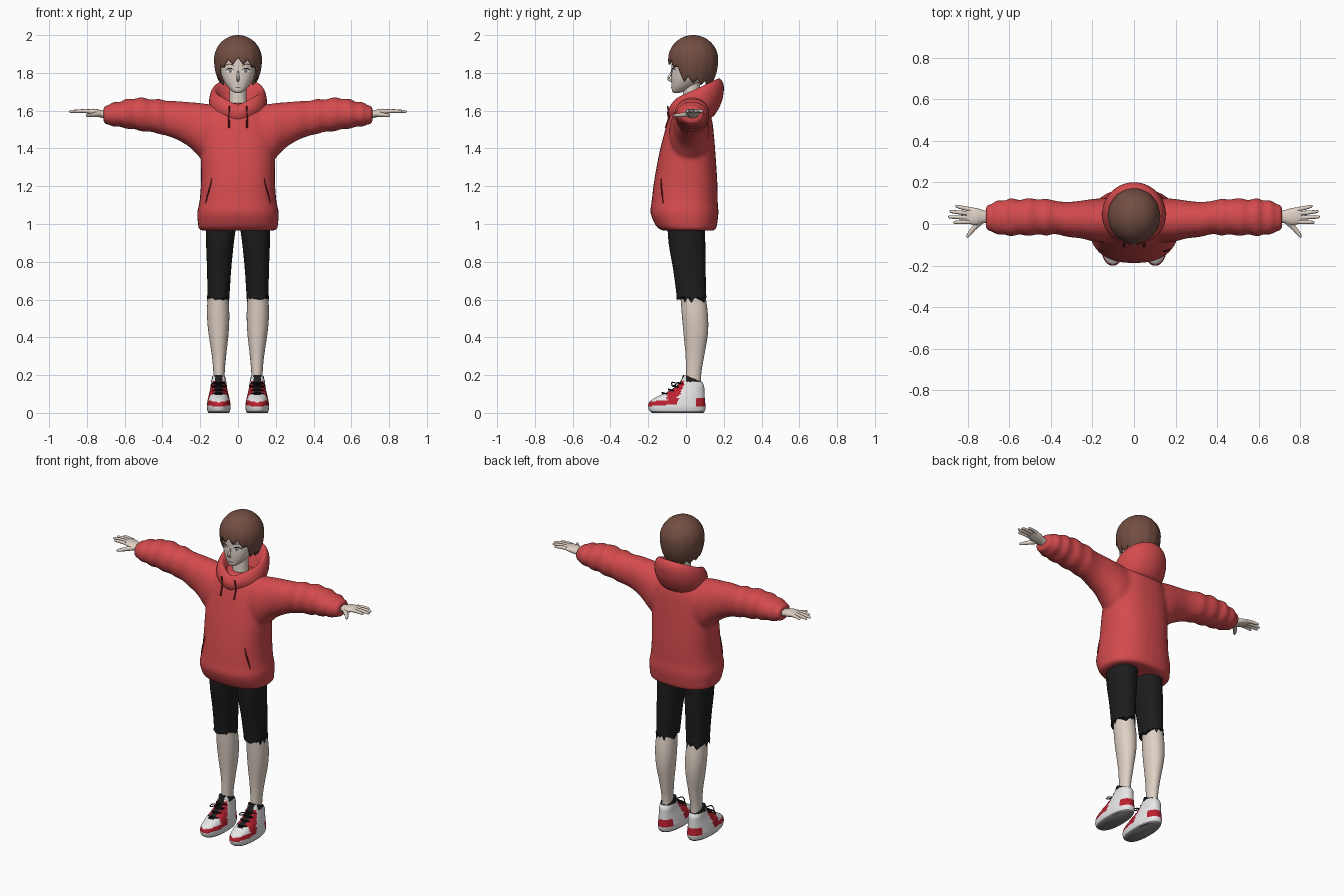
import bpy, bmesh, math
from mathutils import Vector

if "Cube" in bpy.data.objects:
    bpy.data.objects.remove(bpy.data.objects["Cube"])

def material(name, *rgb):
    m = bpy.data.materials.new(name)
    m.use_nodes = True
    m.diffuse_color = (*rgb, 1)
    b = m.node_tree.nodes["Principled BSDF"]
    b.inputs["Base Color"].default_value = (*rgb, 1)
    b.inputs["Roughness"].default_value = 0.8
    return m

RED = material("red_cloth", .66, .07, .075)
DARK_RED = material("dark_red_trim", .16, .012, .015)
SKIN = material("skin", .74, .64, .56)
HAIR = material("brown_hair", .17, .075, .055)
BLACK = material("black_cloth", .012, .012, .013)
WHITE = material("white_leather", .8, .8, .8)
SHOE_RED = material("shoe_red", .5, .015, .03)
SOLE = material("grey_sole", .22, .22, .23)
EYE = material("grey_iris", .2, .19, .2)

def table(pts, x):
    """Straight-line lookup; each row is (x, values...)."""
    for a, b in zip(pts, pts[1:]):
        if x <= b[0]:
            f = max(0, (x - a[0]) / (b[0] - a[0]))
            return [p + (q - p) * f for p, q in zip(a[1:], b[1:])]
    return list(pts[-1][1:])

def smooth_rows(rows, sub):
    """Add in-between rows along a smooth curve."""
    out = []
    for i in range(len(rows) - 1):
        p0, p1, p2, p3 = (rows[max(0, min(len(rows) - 1, i + d))] for d in (-1, 0, 1, 2))
        for k in range(sub):
            f = k / sub
            out.append([b + .5 * f * (c - a + f * (2*a - 5*b + 4*c - d + f * (3*(b - c) + d - a)))
                        for a, b, c, d in zip(p0, p1, p2, p3)])
    return out + [list(rows[-1])]

def skin_rings(bm, rings, cap=True):
    vs = [[bm.verts.new(p) for p in ring] for ring in rings]
    n = len(vs[0])
    for a, b in zip(vs, vs[1:]):
        for k in range(n):
            bm.faces.new((a[k], a[(k + 1) % n], b[(k + 1) % n], b[k]))
    if cap:
        bm.faces.new(vs[0])
        bm.faces.new(vs[-1])
    return vs

def loft(bm, rows, axis="z", side=1, p=2.4, seg=32, sub=4):
    """Rows are (station, a0, a1, b0, b1): boxes rounded into rings."""
    rings = []
    for t, a0, a1, b0, b1 in smooth_rows(rows, sub):
        ring = []
        for k in range(seg):
            c, s = math.cos(math.tau * k / seg), math.sin(math.tau * k / seg)
            a = (a0 + a1) / 2 + (a1 - a0) / 2 * math.copysign(abs(c) ** (2 / p), c)
            b = (b0 + b1) / 2 + (b1 - b0) / 2 * math.copysign(abs(s) ** (2 / p), s)
            ring.append((side * a, b, t) if axis == "z" else (side * t, a, b))
        rings.append(ring)
    return skin_rings(bm, rings)

def tube(bm, pts, radii, side=1, seg=10, sub=4):
    rows = smooth_rows([(*p, r) for p, r in zip(pts, radii)], sub)
    pos = [Vector((side * r[0], r[1], r[2])) for r in rows]
    rings = []
    for i, r in enumerate(rows):
        d = pos[min(i + 1, len(pos) - 1)] - pos[max(i - 1, 0)]
        q = d.to_track_quat("Z", "Y")
        rings.append([pos[i] + q @ Vector((r[3] * math.cos(math.tau * k / seg),
                      r[3] * math.sin(math.tau * k / seg), 0)) for k in range(seg)])
    skin_rings(bm, rings)

def finish(name, bm, *mats, paint=None, angle=50):
    bmesh.ops.recalc_face_normals(bm, faces=bm.faces[:])
    if paint:
        for f in bm.faces:
            f.material_index = mats.index(paint(f.calc_center_median()))
    me = bpy.data.meshes.new(name)
    bm.to_mesh(me)
    bm.free()
    for m in mats:
        me.materials.append(m)
    ob = bpy.data.objects.new(name, me)
    bpy.context.collection.objects.link(ob)
    bpy.ops.object.select_all(action="DESELECT")
    ob.select_set(True)
    bpy.context.view_layer.objects.active = ob
    bpy.ops.object.shade_smooth_by_angle(angle=math.radians(angle))
    return ob

def centred(rows):
    return [(z, -w, w, y0, y1) for z, w, y0, y1 in rows]

def front_y(rows, x, z, p=2.4):
    w, y0, y1 = table(rows, z)
    return (y0 + y1) / 2 - (y1 - y0) / 2 * (1 - min(1, abs(x) / w) ** p) ** (1 / p)

# Hoodie: torso and both sleeves fused into one cloth surface
torso = [(.965, .19, -.12, .145), (.975, .208, -.145, .16), (1.0, .212, -.165, .165), (1.06, .216, -.188, .172),
         (1.12, .204, -.182, .168), (1.22, .196, -.17, .166), (1.36, .196, -.145, .157),
         (1.47, .19, -.118, .148), (1.55, .175, -.095, .138), (1.61, .14, -.07, .115), (1.64, .09, -.04, .09)]
sleeve = [(.06, -.09, .125, 1.28, 1.62), (.18, -.087, .122, 1.335, 1.638), (.25, -.07, .113, 1.402, 1.645),
          (.32, -.062, .106, 1.445, 1.65), (.38, -.048, .112, 1.468, 1.652), (.42, -.056, .122, 1.476, 1.663),
          (.46, -.05, .118, 1.488, 1.658), (.51, -.058, .125, 1.49, 1.672), (.55, -.05, .115, 1.503, 1.662),
          (.59, -.06, .125, 1.503, 1.664), (.625, -.05, .112, 1.516, 1.645), (.655, -.052, .115, 1.514, 1.648),
          (.685, -.036, .097, 1.526, 1.63), (.712, -.03, .09, 1.53, 1.626)]
bm = bmesh.new()
loft(bm, centred(torso))
for s in (1, -1):
    loft(bm, sleeve, "x", s, p=2.1)
hoodie = finish("hoodie", bm, RED)
mod = hoodie.modifiers.new("fuse", "REMESH")
mod.mode, mod.voxel_size, mod.use_smooth_shade = "VOXEL", .011, True
mod = hoodie.modifiers.new("soften", "SMOOTH")
mod.factor, mod.iterations = .5, 5

# Hood lying open behind the head: tilted rings, outside to inside
hood = [(-.08, .11, .12, 1.56, 1.555), (-.095, .15, .14, 1.585, 1.575), (-.1, .19, .153, 1.615, 1.65),
        (-.09, .2, .148, 1.64, 1.73), (-.07, .178, .13, 1.66, 1.77), (-.05, .15, .11, 1.645, 1.75),
        (-.035, .11, .085, 1.62, 1.67), (-.02, .08, .07, 1.6, 1.6)]
rings = []
for y0, y1, w, z0, z1 in smooth_rows(hood, 4):
    ring = []
    for k in range(40):
        a = math.tau * k / 40
        f = (1 - math.cos(a)) / 2
        notch = .025 * max(0, math.cos(a)) ** 10
        ring.append((w * math.sin(a), y0 + (y1 - y0) * f, z0 + (z1 - z0) * f - notch))
    rings.append(ring)
bm = bmesh.new()
skin_rings(bm, rings, cap=False)
finish("hood", bm, RED, angle=80)

# Drawstrings, pocket openings and hem seam
bm = bmesh.new()
for s in (1, -1):
    cord = [(.045, -.098, 1.625), (.048, front_y(torso, .048, 1.57) - .006, 1.57),
            (.047, front_y(torso, .047, 1.51) - .004, 1.51)]
    tube(bm, cord, (.004, .004, .005), s)
    slit = [(x, front_y(torso, x, z) - .001, z) for x, z in ((.14, 1.24), (.148, 1.2), (.162, 1.15), (.172, 1.11))]
    tube(bm, slit, (.002, .004, .004, .002), s)
finish("drawstrings_and_pocket_slits", bm, DARK_RED)

# Head and neck
face = [(1.694, .014, -.066, -.035), (1.705, .034, -.074, 0), (1.735, .062, -.077, .05), (1.775, .084, -.079, .1),
        (1.82, .095, -.077, .13), (1.87, .098, -.076, .14), (1.92, .09, -.06, .13), (1.965, .05, -.01, .09)]
bm = bmesh.new()
loft(bm, centred(face), p=2.2)
loft(bm, centred([(1.57, .06, -.035, .08), (1.63, .047, -.02, .07), (1.75, .045, -.015, .075)]), p=2)
tube(bm, [(0, -.074, 1.815), (0, -.083, 1.79), (0, -.094, 1.77), (0, -.076, 1.757)], (.003, .006, .008, .006))
finish("head", bm, SKIN, angle=80)

# Facial features as thin plates and lines on the face
def on_face(x, z, lift):
    return (x, front_y(face, x, z, 2.2) - lift, z)

def plate(bm, cx, cz, w, h, lift, side):
    ring = []
    for k in range(20):
        x, z = cx + w * math.cos(math.tau * k / 20), cz + h * math.sin(math.tau * k / 20)
        ring.append(bm.verts.new(on_face(side * x, z, lift)))
    mid = bm.verts.new(on_face(side * cx, cz, lift))
    for k in range(20):
        bm.faces.new([mid, ring[k], ring[(k + 1) % 20]][::side])

whites, irises, lashes, brows = (bmesh.new() for _ in range(4))
for s in (1, -1):
    plate(whites, .042, 1.811, .021, .011, .002, s)
    plate(irises, .041, 1.811, .009, .011, .003, s)
    tube(lashes, [on_face(x, z, .002) for x, z in ((.019, 1.814), (.034, 1.823), (.05, 1.823), (.067, 1.813))],
         (.001, .002, .0025, .001), s, 6)
    tube(brows, [on_face(x, z, .001) for x, z in ((.02, 1.838), (.045, 1.847), (.068, 1.84))],
         (.0015, .0025, .001), s, 6)
tube(lashes, [on_face(x, 1.724, .001) for x in (-.014, 0, .014)], (.0006, .0013, .0006), 1, 6)
finish("eye_whites", whites, WHITE)
finish("irises", irises, EYE)
finish("lashes_and_mouth", lashes, BLACK)
finish("eyebrows", brows, HAIR)

# Hair: domed cap with a pointed strand at every few columns
hem = [(0, 1.862), (.55, 1.85), (.85, 1.825), (1.1, 1.765), (1.6, 1.755), (2.2, 1.742), (3.2, 1.732)]
bm = bmesh.new()
cols, rows = 112, 22
grid = []
for j in range(rows + 1):
    line = []
    for k in range(cols):
        a = math.tau * k / cols
        tip = abs((k % 8) / 4 - 1)
        low = table(hem, min(a, math.tau - a))[0] - .012 + .03 * tip
        end = math.pi / 2 - math.asin((low - 1.87) / (.19 if low < 1.87 else .13))
        th = end * j / rows
        r = math.sin(th) * (1 + .018 * j / rows * (.5 - tip))
        z = 1.87 + math.cos(th) * (.13 if th < math.pi / 2 else .19)
        line.append((.126 * r * math.sin(a), .038 - .133 * r * math.cos(a), z))
    grid.append(line)
skin_rings(bm, grid, cap=False)
bmesh.ops.remove_doubles(bm, verts=bm.verts[:], dist=.0002)
hair = finish("hair", bm, HAIR, angle=60)
mod = hair.modifiers.new("thickness", "SOLIDIFY")
mod.thickness, mod.offset = .01, -1

# Hands: palm, four fingers and thumb
palm = [(.68, .0, .065, 1.55, 1.6), (.72, .005, .066, 1.562, 1.602), (.755, -.006, .076, 1.57, 1.61),
        (.79, .0, .08, 1.582, 1.608), (.805, .006, .077, 1.588, 1.606)]
fingers = [((.79, .01), (.868, .008)), ((.795, .031), (.893, .034)),
           ((.795, .051), (.886, .06)), ((.785, .07), (.858, .085))]
for s, label in ((1, "left"), (-1, "right")):
    bm = bmesh.new()
    loft(bm, palm, "x", s, p=2.2, seg=20)
    for (x0, y0), (x1, y1) in fingers:
        mx, my = (x0 + x1) / 2, (y0 + y1) / 2
        tube(bm, [(x0, y0, 1.597), (mx, my, 1.598), (x1 - .006, y1, 1.595), (x1, y1, 1.594)],
             (.011, .0095, .007, .002), s)
    tube(bm, [(.735, .015, 1.583), (.77, -.02, 1.577), (.797, -.055, 1.575), (.802, -.066, 1.575)],
         (.016, .012, .008, .002), s)
    finish(label + "_hand", bm, SKIN, angle=80)

# Legs and ragged shorts
leg = [(.1, .07, .13, .0, .08), (.2, .071, .13, .0, .08), (.3, .063, .138, -.002, .096), (.42, .05, .156, -.013, .116),
       (.52, .046, .164, -.022, .116), (.62, .051, .16, -.03, .104), (.7, .05, .155, -.04, .1)]
shorts = [(.605, .046, .165, -.05, .109), (.64, .044, .162, -.052, .106), (.76, .036, .164, -.068, .104),
          (.9, .022, .169, -.092, .102), (1.03, .004, .172, -.1, .1)]
for s, label in ((1, "left"), (-1, "right")):
    bm = bmesh.new()
    loft(bm, leg, side=s, p=2.1)
    finish(label + "_leg", bm, SKIN, angle=80)
    bm = bmesh.new()
    bottom = loft(bm, shorts, side=s, p=2.3)[0]
    for k, v in enumerate(bottom):
        v.co.z += (-.022, .006, .016, -.006, .012)[k % 5] * (1 if v.co.y > -.02 else .3)
    finish(label + "_short_leg", bm, BLACK, angle=60)

# Shoes: coloured panels by position, with laces
CX = .102
shoe = [(0, .054, -.18, .092), (.012, .06, -.194, .1), (.035, .063, -.2, .104), (.06, .06, -.192, .101),
        (.085, .055, -.155, .099), (.11, .049, -.1, .098), (.14, .044, -.055, .097),
        (.17, .041, -.028, .095), (.2, .036, -.015, .085)]

def shoe_paint(c):
    x, y, z = abs(abs(c.x) - CX), c.y, c.z
    if z < .008:
        return SOLE
    if z > .165 and y > 0:
        return BLACK
    if x < .02 and y < 0 and z > .095:
        return BLACK
    if y < -.1 and .034 + .1 * x < z < .055 + .2 * x:
        return SHOE_RED
    if -.1 < y < -.01 and .045 < z < .17 and abs(y + .09 - .45 * (z - .05)) < .035:
        return SHOE_RED
    if y > .055 and .035 < z < .08:
        return SHOE_RED
    return WHITE

for s, label in ((1, "left"), (-1, "right")):
    bm = bmesh.new()
    loft(bm, [(z, CX - w, CX + w, y0, y1) for z, w, y0, y1 in shoe], side=s, p=2.3, seg=56, sub=5)
    for v in bm.verts:
        if v.co.z > .1:
            v.co.z -= .035 * (v.co.z - .1) / .1 * max(0, min(1, v.co.y / .07))
    finish(label + "_shoe", bm, WHITE, SHOE_RED, BLACK, SOLE, paint=shoe_paint, angle=60)
    bm = bmesh.new()
    for z in (.1, .118, .136, .154):
        y = table(shoe, z)[1]
        tube(bm, [(CX - .034, y + .022, z), (CX, y - .004, z + .006), (CX + .034, y + .022, z)], (.004, .005, .004), s, 6)
    for d in (1, -1):
        tube(bm, [(CX, -.05, .156), (CX + d * .025, -.075, .162), (CX + d * .042, -.07, .14), (CX, -.052, .152)],
             (.003, .003, .003, .003), s, 6)
    finish(label + "_laces", bm, BLACK)
